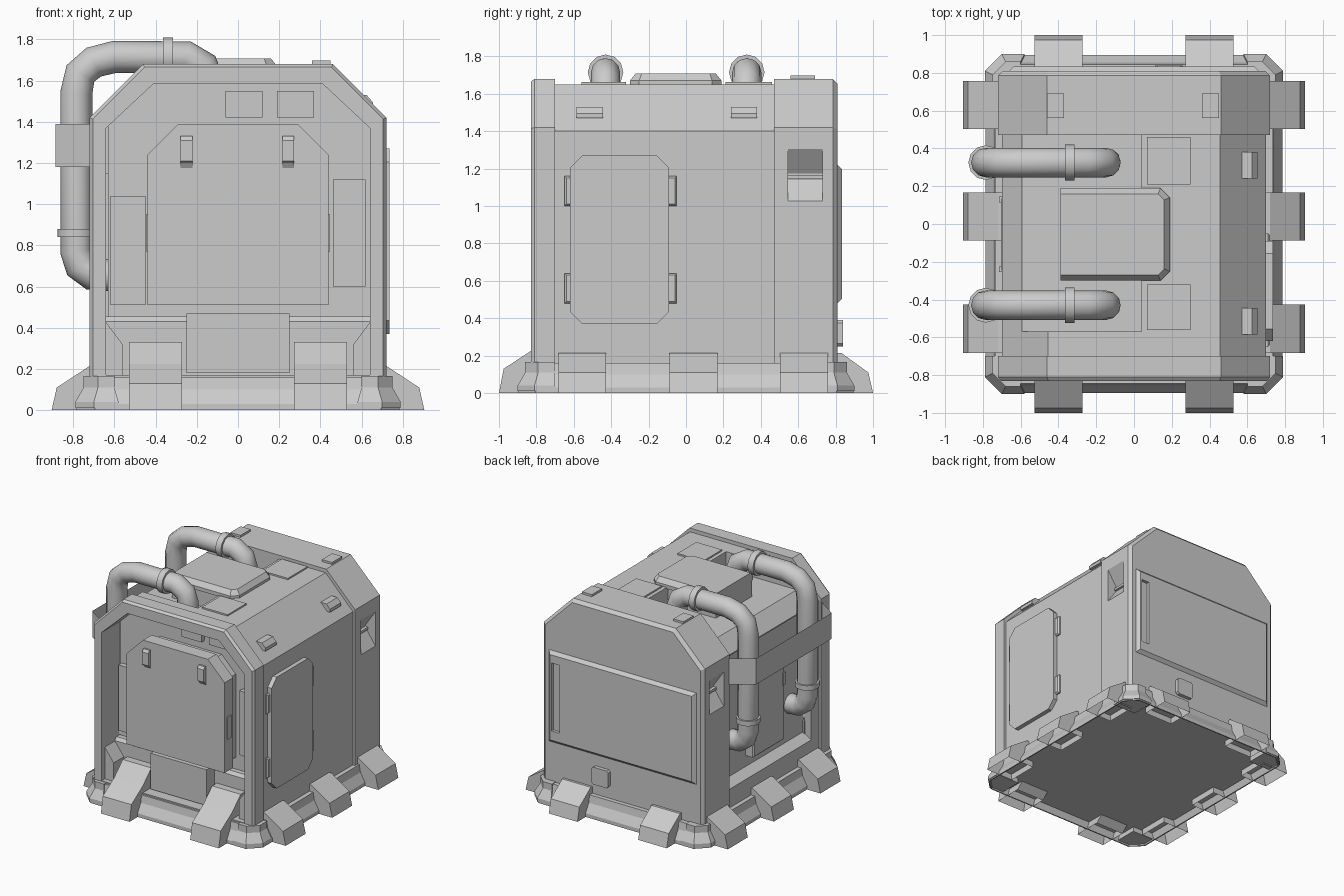
import bpy, bmesh, math
from mathutils import Vector

cube = bpy.data.objects.get("Cube")
if cube:
    bpy.data.objects.remove(cube, do_unlink=True)

grey = bpy.data.materials.new("plain grey")
grey.use_nodes = True
GREY = (0.6, 0.6, 0.6, 1)
grey.diffuse_color = GREY
grey.node_tree.nodes["Principled BSDF"].inputs["Base Color"].default_value = GREY


def loft(name, rings, ring_loop=False, sheet=False, caps=True):
    """Skin matching rings; cap the ends, join them, or leave an open sheet."""
    bm = bmesh.new()
    vs = [[bm.verts.new(p) for p in r] for r in rings]
    n = len(rings[0])
    pairs = list(zip(vs, vs[1:])) + ([(vs[-1], vs[0])] if ring_loop else [])
    for a, b in pairs:
        for i in range(n - 1 if sheet else n):
            j = (i + 1) % n
            bm.faces.new((a[i], a[j], b[j], b[i]))
    if caps and not ring_loop:
        bm.faces.new(vs[0])
        bm.faces.new(vs[-1])
    bmesh.ops.recalc_face_normals(bm, faces=bm.faces[:])
    me = bpy.data.meshes.new(name)
    bm.to_mesh(me)
    bm.free()
    me.materials.append(grey)
    ob = bpy.data.objects.new(name, me)
    bpy.context.collection.objects.link(ob)
    return ob


def inset(pts, d):
    """Move every edge of a convex outline inwards by d."""
    ps = [Vector(p) for p in pts]
    area = sum(a.x * b.y - b.x * a.y for a, b in zip(ps, ps[1:] + ps[:1]))
    s = 1 if area > 0 else -1
    out = []
    for i, p in enumerate(ps):
        e1 = (p - ps[i - 1]).normalized()
        e2 = (ps[(i + 1) % len(ps)] - p).normalized()
        n1, n2 = Vector((-e1.y, e1.x)) * s, Vector((-e2.y, e2.x)) * s
        out.append(tuple(p + (n1 + n2) * d / (1 + n1.dot(n2))))
    return out


PLACE = {"x": lambda u, v, t: (t, u, v), "y": lambda u, v, t: (u, t, v),
         "z": lambda u, v, t: (u, v, t)}


def ring(pts, axis, t):
    return [PLACE[axis](u, v, t) for u, v in pts]


def plate(name, pts, axis, a, b, bevel=0.0):
    """Extrude an outline from a to b, with a bevelled edge at the b end."""
    rings = [ring(pts, axis, a)]
    if bevel:
        rings += [ring(pts, axis, b - math.copysign(bevel, b - a)),
                  ring(inset(pts, bevel), axis, b)]
    else:
        rings.append(ring(pts, axis, b))
    return loft(name, rings)


def rect(u0, u1, v0, v1):
    return [(u0, v0), (u1, v0), (u1, v1), (u0, v1)]


def octagon(u0, u1, v0, v1, c):
    return [(u0 + c, v0), (u1 - c, v0), (u1, v0 + c), (u1, v1 - c),
            (u1 - c, v1), (u0 + c, v1), (u0, v1 - c), (u0, v0 + c)]


def box(name, x, y, z):
    return plate(name, rect(*x, *y), "z", *z)


def arch(w, shoulder, top_w, top, bottom):
    """Outline with cut upper corners."""
    return [(-w, bottom), (-w, shoulder), (-top_w, top), (top_w, top), (w, shoulder), (w, bottom)]


def cut(target, cutter):
    cutter.hide_render = True
    mod = target.modifiers.new("cut", "BOOLEAN")
    mod.operation, mod.solver, mod.object = "DIFFERENCE", "EXACT", cutter
    bpy.context.view_layer.objects.active = target
    bpy.ops.object.modifier_apply(modifier=mod.name)
    bpy.data.objects.remove(cutter, do_unlink=True)


# Base skirt, hollow underneath, and corner pads
base = octagon(-.785, .785, -.895, .895, .09)
loft("base_skirt", [ring(inset(base, .03), "z", .05), ring(inset(base, .01), "z", 0),
                    ring(base, "z", 0), ring(base, "z", .03),
                    ring(inset(base, .04), "z", .1), ring(inset(base, .05), "z", .16)])
for sx in (-1, 1):
    for sy in (-1, 1):
        pad = [(.58, .70), (.79, .70), (.79, .81), (.70, .90), (.58, .90)]
        slim = [(.60, .70), (.75, .70), (.75, .79), (.68, .86), (.60, .86)]
        loft("base_corner", [[(sx * u, sy * v, z) for u, v in o]
                             for o, z in ((pad, .01), (pad, .04), (slim, .11), (slim, .165))])

# Main shell with its recessed front and the front frame
shell = arch(.70, 1.40, .455, 1.65, .06)
frame = arch(.72, 1.42, .46, 1.68, .06)
opening = arch(.64, 1.37, .41, 1.585, .17)
body = plate("main_body", shell, "y", -.60, .48)
loft("front_frame", [ring(shell, "y", -.60), ring(shell, "y", -.70), ring(frame, "y", -.70),
                     ring(frame, "y", -.81), ring(inset(frame, .015), "y", -.83),
                     ring(opening, "y", -.83), ring(opening, "y", -.60)], ring_loop=True)
back = plate("back_frame", frame, "y", .47, .81, .025)

# Roof pocket for the pipes and the service recess below it
cut(body, box("pocket_cutter", (-.80, .04), (-.57, .47), (1.51, 1.80)))
bay = [(-.76, .27), (-.63, .36), (-.63, 1.39), (-.76, 1.39)]
cut(body, plate("bay_cutter", bay, "y", -.67, .45))

# Wedge vents cut into both sides of the back frame
for s in (-1, 1):
    vent = [(s * .74, 1.00), (s * .63, 1.155), (s * .63, 1.175), (s * .74, 1.335)]
    cut(back, plate("vent_cutter", vent, "y", .545, .73))
    box("vent_bar", sorted((s * .63, s * .655)), (.545, .73), (1.145, 1.165))

# Front door slab on its core, handles and surrounding panels
door = arch(.44, 1.24, .29, 1.39, .51)
plate("door_core", inset(door, .04), "y", -.59, -.70)
plate("front_door", door, "y", -.69, -.80)
for s in (-1, 1):
    box("door_pull", sorted((s * .43, s * .447)), (-.77, -.72), (.77, .95))
for x in (-.25, .245):
    grip = [(-.79, 1.16), (-.815, 1.20), (-.83, 1.21), (-.83, 1.31), (-.815, 1.33), (-.79, 1.33)]
    plate("door_handle", grip, "x", x - .028, x + .028)
for x, z in (((-.62, -.45), (.51, 1.04)), ((.46, .62), (.60, 1.12)),
             ((-.06, .12), (1.42, 1.55)), ((.19, .37), (1.42, 1.55))):
    plate("wall_panel", rect(*x, *z), "y", -.59, -.64)
plate("lower_bulkhead", [(-.59, .16), (-.66, .16), (-.66, .43), (-.64, .455), (-.59, .455)],
      "x", -.645, .645)
box("door_step", (-.25, .25), (-.76, -.59), (.18, .47))
for s in (-1, 1):
    gusset = [(s * .65, .44), (s * .56, .32), (s * .56, .165), (s * .65, .165)]
    plate("frame_gusset", gusset, "y", -.60, -.79)

# Side door with hinges
plate("side_door", octagon(-.62, -.09, .37, 1.27, .065), "x", .69, .735)
for z in (.56, 1.08):
    for y0, y1 in ((-.65, -.60), (-.11, -.05)):
        plate("side_hinge", rect(y0, y1, z - .08, z + .08), "x", .69, .72, .01)

# Service side: cabinet in the recess and guard strap around the pipes
plate("service_cabinet", rect(-.25, .14, .45, 1.15), "x", -.62, -.705, .01)
for y in (-.24, .13):
    box("cabinet_hinge", (-.715, -.69), (y - .015, y + .015), (.9, 1.0))
strap = [(-.72, .48), (-.885, .37), (-.885, -.60), (-.72, -.71)]
loft("guard_strap", [ring(strap, "z", 1.18), ring(strap, "z", 1.39)], sheet=True, caps=False)

# Roof hatch with one square end over the pocket, plates and lugs
hatch = [(-.39, -.30), (.14, -.30), (.19, -.25), (.19, .14), (.14, .19), (-.39, .19)]
lid = [(max(u, -.39) if u > 0 else -.39, v) for u, v in inset(hatch, .03)]
box("hatch_base", (-.39, .05), (-.285, .175), (1.50, 1.665))
loft("roof_hatch", [ring(hatch, "z", 1.64), ring(hatch, "z", 1.67), ring(lid, "z", 1.708)])
for y0, y1 in ((.21, .46), (-.56, -.32)):
    box("roof_plate", (.07, .30), (y0, y1), (1.64, 1.662))
for x in (-.415, .405):
    box("frame_pad", (x - .045, x + .045), (.56, .69), (1.66, 1.697))
lug = [(.59, 1.47), (.655, 1.47), (.655, 1.495), (.625, 1.53), (.57, 1.53)]
for y in (-.515, .31):
    loft("roof_lug", [ring(lug, "y", y - .07), ring(lug, "y", y + .07)])

# Back panel with a slot, and a small socket
panel = plate("back_panel", rect(-.66, .66, .48, 1.22), "y", .80, .835, .025)
cut(panel, box("slot_cutter", (.55, .62), (.78, .86), (.58, 1.13)))
plate("back_socket", octagon(.11, .26, .25, .39, .015), "y", .80, .84)


# Feet around the base, open underneath
def foot(name, profile, axis, middle):
    loft(name, [ring(profile, axis, middle - .128), ring(profile, axis, middle + .128)], sheet=True)


side_foot = [(.905, 0), (.88, .11), (.72, .215), (.66, .215), (.66, 0)]
end_foot = [(1.0, 0), (.975, .11), (.83, .215), (.77, .215), (.77, 0)]
front_foot = [(1.0, 0), (.975, .13), (.83, .225), (.72, .33), (.60, .33), (.60, .15), (.77, 0)]
for s in (-1, 1):
    for y in (-.555, .04, .63):
        foot("side_foot", [(s * u, v) for u, v in side_foot], "y", y)
    foot("front_foot", [(-u, v) for u, v in front_foot], "x", s * .40)
    foot("back_foot", end_foot, "x", s * .40)


# Pipes running from the roof pocket down into the service recess
def tube(name, path, radius):
    cu = bpy.data.curves.new(name, "CURVE")
    cu.dimensions = "3D"
    cu.bevel_depth, cu.bevel_resolution, cu.use_fill_caps = radius, 4, True
    sp = cu.splines.new("POLY")
    sp.points.add(len(path) - 1)
    for p, co in zip(sp.points, path):
        p.co = (*co, 1)
    cu.materials.append(grey)
    ob = bpy.data.objects.new(name, cu)
    bpy.context.collection.objects.link(ob)
    bpy.ops.object.select_all(action="DESELECT")
    ob.select_set(True)
    bpy.context.view_layer.objects.active = ob
    bpy.ops.object.convert(target="MESH")
    bpy.ops.object.shade_smooth_by_angle(angle=math.radians(40))


run = [(-.148, 1.49), (-.148, 1.60), (-.17, 1.67), (-.25, 1.715), (-.60, 1.715), (-.70, 1.69),
       (-.765, 1.635), (-.785, 1.54), (-.785, .77), (-.765, .70), (-.71, .66), (-.61, .655)]
for y in (-.43, .325):
    tube("roof_pipe", [(x, y, z) for x, z in run], .078)
    tube("pipe_collar", [(-.365, y, 1.715), (-.315, y, 1.715)], .095)
    tube("pipe_collar", [(-.785, y, .84), (-.785, y, .88)], .092)
